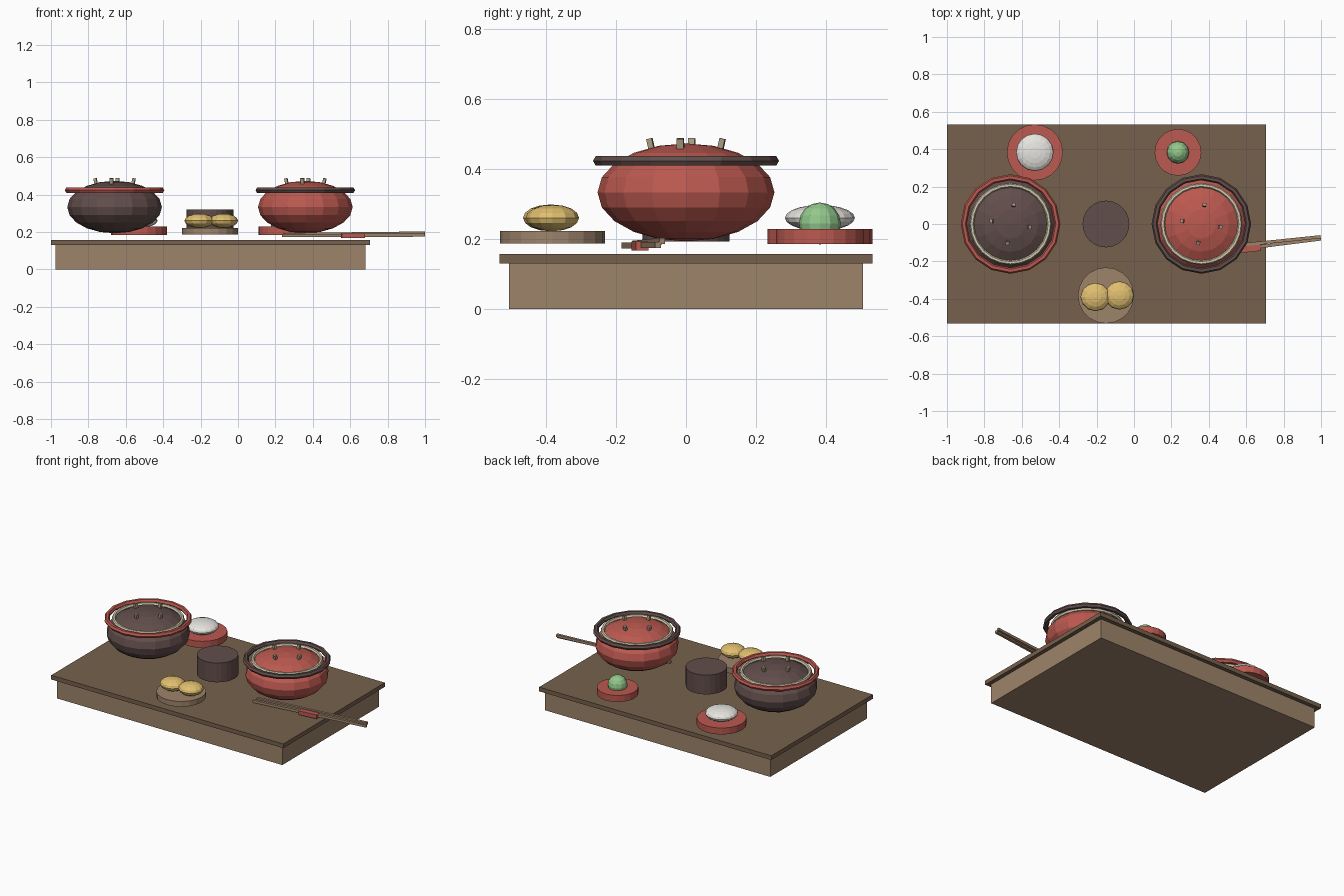
import bpy
from math import sin, cos, pi, atan2, radians
from mathutils import Vector

if "Cube" in bpy.data.objects:
    bpy.data.objects.remove(bpy.data.objects["Cube"])


def material(name, r, g, b):
    m = bpy.data.materials.new(name)
    m.diffuse_color = (r, g, b, 1)
    m.use_nodes = True
    m.node_tree.nodes["Principled BSDF"].inputs["Base Color"].default_value = m.diffuse_color
    return m


WOOD = material("wood", 0.34, 0.23, 0.145)
DARK_WOOD = material("dark_wood", 0.18, 0.12, 0.075)
DARK = material("dark_clay", 0.12, 0.075, 0.07)
RED = material("red_lacquer", 0.50, 0.10, 0.08)
CREAM = material("cream", 0.66, 0.60, 0.43)
WHITE = material("white", 0.80, 0.78, 0.74)
GREEN = material("green", 0.29, 0.58, 0.26)
YELLOW = material("yellow", 0.75, 0.52, 0.16)
PEG = material("peg_tan", 0.40, 0.33, 0.22)


def finish(name, mat):
    o = bpy.context.object
    o.name = name
    o.data.materials.append(mat)
    return o


def box(name, mat, loc, size, rot=(0, 0, 0)):
    bpy.ops.mesh.primitive_cube_add(size=1, location=loc, rotation=rot)
    bpy.context.object.scale = size
    return finish(name, mat)


def disc(name, mat, x, y, r, z0, z1, sides):
    bpy.ops.mesh.primitive_cylinder_add(vertices=sides, radius=r, depth=z1 - z0,
                                        location=(x, y, (z0 + z1) / 2))
    return finish(name, mat)


def ball(name, mat, loc, radii, seg=16, rings=10, turn=0):
    bpy.ops.mesh.primitive_uv_sphere_add(segments=seg, ring_count=rings, radius=1,
                                         location=loc, rotation=(0, 0, turn))
    bpy.context.object.scale = radii
    return finish(name, mat)


def ring(name, mat, loc, major, minor, sides):
    bpy.ops.mesh.primitive_torus_add(location=loc, major_radius=major, minor_radius=minor,
                                     major_segments=sides, minor_segments=6)
    return finish(name, mat)


# Tray: body and overhanging top
box("tray_body", WOOD, (-0.147, 0, 0.065), (1.655, 1.014, 0.13))
box("tray_top", DARK_WOOD, (-0.147, 0, 0.143), (1.706, 1.066, 0.028))

# Two round bowls, each with a rim, a cream inner ring and four pegs on the lid
for side, x, body, rim in (("left", -0.66, DARK, RED), ("right", 0.36, RED, DARK)):
    ball(side + "_bowl", body, (x, 0, 0.333), (0.253, 0.253, 0.14))
    ring(side + "_bowl_rim", rim, (x, 0, 0.423), 0.25, 0.016, 16)
    ring(side + "_bowl_inner_ring", CREAM, (x, 0, 0.422), 0.207, 0.012, 24)
    for i in range(4):
        a = i * pi / 2 - radians(9)
        box(f"{side}_lid_peg_{i + 1}", PEG,
            (x + 0.103 * cos(a), 0.103 * sin(a), 0.473), (0.016, 0.02, 0.028),
            (0, radians(12), a))

# Central cup
disc("cup", DARK, -0.15, 0, 0.125, 0.192, 0.32, 24)

# Rice dish and green dish
disc("rice_dish", RED, -0.53, 0.383, 0.15, 0.185, 0.228, 20)
ball("rice", WHITE, (-0.53, 0.383, 0.26), (0.1, 0.1, 0.037))
disc("green_dish", RED, 0.235, 0.383, 0.125, 0.185, 0.228, 20)
ball("green_scoop", GREEN, (0.235, 0.383, 0.244), (0.06, 0.06, 0.06), 12, 8)

# Wooden dish with two overlapping yellow pieces
disc("wooden_dish", WOOD, -0.15, -0.382, 0.15, 0.187, 0.222, 20)
ball("yellow_piece_left", YELLOW, (-0.206, -0.39, 0.26), (0.08, 0.076, 0.038), 12, 8)
ball("yellow_piece_right", YELLOW, (-0.078, -0.382, 0.26), (0.078, 0.076, 0.038), 12, 8)

# Chopsticks and their rest
for i, (p, q) in enumerate((((0.235, -0.176, 0.181), (1.0, -0.08, 0.183)),
                            ((0.245, -0.146, 0.186), (0.998, -0.068, 0.194)))):
    p, q = Vector(p), Vector(q)
    d = q - p
    box(f"chopstick_{i + 1}", WOOD, (p + q) / 2, (d.length, 0.017, 0.017),
        (0, -atan2(d.z, d.xy.length), atan2(d.y, d.x)))
box("chopstick_rest", RED, (0.615, -0.132, 0.18), (0.125, 0.036, 0.026), (0, 0, radians(6)))
